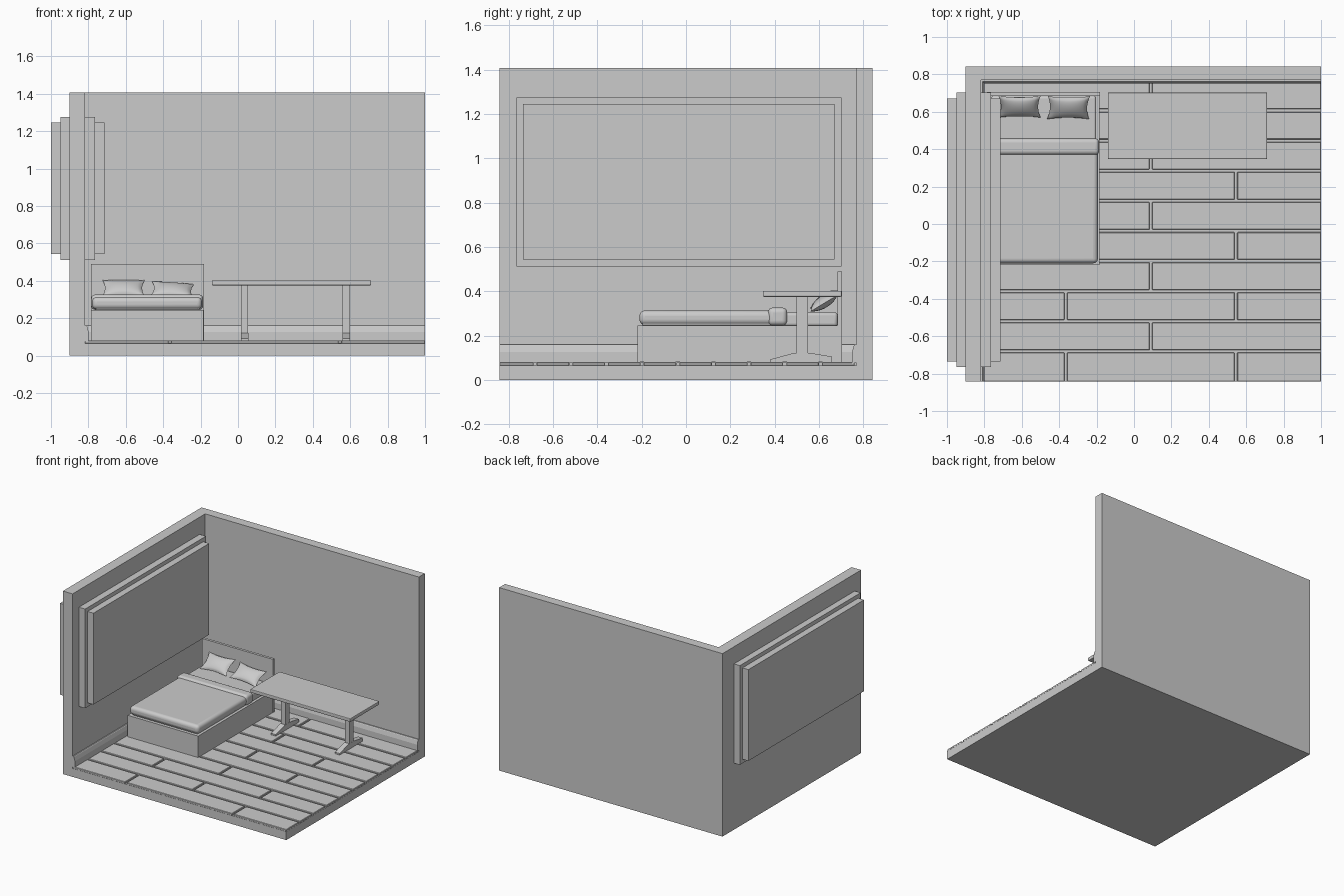
import bpy, bmesh, math
from mathutils import Matrix, Vector

if "Cube" in bpy.data.objects:
    bpy.data.objects.remove(bpy.data.objects["Cube"])


def finish(name, bm, bevel=0.0, segs=2, smooth=False):
    bmesh.ops.recalc_face_normals(bm, faces=bm.faces)
    me = bpy.data.meshes.new(name)
    bm.to_mesh(me)
    bm.free()
    ob = bpy.data.objects.new(name, me)
    bpy.context.collection.objects.link(ob)
    if bevel:
        m = ob.modifiers.new("bevel", 'BEVEL')
        m.width, m.segments = bevel, segs
    if smooth:
        bpy.ops.object.select_all(action='DESELECT')
        ob.select_set(True)
        bpy.context.view_layer.objects.active = ob
        bpy.ops.object.shade_smooth_by_angle(angle=math.radians(40))
    return ob


def add_box(bm, lo, hi):
    lo, hi = Vector(lo), Vector(hi)
    mat = Matrix.Translation((lo + hi) / 2) @ Matrix.Diagonal((*(hi - lo), 1))
    bmesh.ops.create_cube(bm, size=1, matrix=mat)


def box(name, lo, hi, **kw):
    bm = bmesh.new()
    add_box(bm, lo, hi)
    return finish(name, bm, **kw)


def prism(name, pts, offset):
    bm = bmesh.new()
    f = bm.faces.new([bm.verts.new(p) for p in pts])
    r = bmesh.ops.extrude_face_region(bm, geom=[f])
    bmesh.ops.translate(bm, vec=offset,
                        verts=[v for v in r["geom"] if isinstance(v, bmesh.types.BMVert)])
    return finish(name, bm)


# Room shell: floor and two walls left after cutting away the inside
room = box("room_shell", (-0.9, -0.842, 0), (1, 0.842, 1.407))
cutter = box("room_cutter", (-0.818, -1.2, 0.065), (1.3, 0.77, 1.8))
cutter.hide_render = True
cutter.hide_set(True)
cut = room.modifiers.new("inside", 'BOOLEAN')
cut.operation, cut.object, cut.solver = 'DIFFERENCE', cutter, 'EXACT'

# Window frame and pane through the left wall
box("window_frame", (-0.95, -0.765, 0.512), (-0.765, 0.703, 1.275))
box("window_pane", (-1.0, -0.735, 0.543), (-0.715, 0.67, 1.245))

# Staggered floor planks
bm = bmesh.new()
pitch, gap = 0.161, 0.007
for row in range(10):
    y0 = -0.842 + row * pitch
    joints = [-0.365, 0.545] if row % 2 == 0 else [0.09]
    ends = [-0.818] + joints + [1.0]
    for i in range(len(ends) - 1):
        xa = ends[i] + (gap if i else 0)
        xb = ends[i + 1] - (gap if i < len(ends) - 2 else 0)
        add_box(bm, (xa, y0 + (gap if row else 0), 0.063),
                (xb, min(y0 + pitch - gap, 0.77), 0.08))
finish("floor_planks", bm, bevel=0.003, segs=1)

# Baseboards with a slanted top
prof = [(0, 0.075), (0.02, 0.075), (0.02, 0.125), (0.012, 0.155), (0.008, 0.16), (0, 0.16)]
prism("back_baseboard", [(-0.818, 0.77 - d, z) for d, z in prof], (1.818, 0, 0))
prism("left_baseboard", [(-0.818 + d, -0.842, z) for d, z in prof], (0, 1.612, 0))

# Bed
box("bed_base", (-0.785, -0.22, 0.08), (-0.185, 0.69, 0.245))
box("headboard", (-0.787, 0.685, 0.08), (-0.183, 0.705, 0.49))
box("mattress", (-0.765, -0.2, 0.24), (-0.202, 0.685, 0.305), bevel=0.015, segs=3, smooth=True)
box("blanket", (-0.78, -0.21, 0.248), (-0.193, 0.44, 0.313), bevel=0.025, segs=5, smooth=True)
box("blanket_fold", (-0.785, 0.37, 0.245), (-0.186, 0.457, 0.326), bevel=0.022, segs=5, smooth=True)


# Pillows: puffed grids with pinched sides and pointed corners
def pillow(name, centre, tilt, roll):
    bm = bmesh.new()
    n = 16
    bmesh.ops.create_grid(bm, x_segments=n, y_segments=n, size=1)
    low = bmesh.ops.duplicate(bm, geom=bm.verts[:] + bm.edges[:] + bm.faces[:])["geom"]
    low = {v for v in low if isinstance(v, bmesh.types.BMVert)}
    for v in bm.verts:
        x, y = v.co.x, v.co.y
        puff = max(0, (1 - x * x) * (1 - y * y)) ** 0.5
        v.co = (0.113 * x * (1 - 0.12 * (1 - y * y)),
                0.072 * y * (1 - 0.14 * (1 - x * x)),
                0.027 * puff * (-1 if v in low else 1))
    bmesh.ops.remove_doubles(bm, verts=bm.verts[:], dist=0.0005)
    ob = finish(name, bm, smooth=True)
    ob.location = centre
    ob.rotation_euler = (math.radians(tilt), math.radians(roll), 0)


pillow("left_pillow", (-0.612, 0.627, 0.361), 36, 0)
pillow("right_pillow", (-0.35, 0.622, 0.352), 31, 4)

# Table with two column legs on tapered feet
box("table_top", (-0.14, 0.347, 0.375), (0.712, 0.703, 0.402), bevel=0.005)
foot = [(0.38, 0.08), (0.38, 0.092), (0.49, 0.122), (0.555, 0.122),
        (0.66, 0.105), (0.66, 0.08)]
for side, x in (("left", 0.016), ("right", 0.56)):
    box(side + "_table_leg", (x, 0.498, 0.08), (x + 0.038, 0.55, 0.38))
    prism(side + "_table_foot", [(x - 0.001, y, z) for y, z in foot], (0.04, 0, 0))
